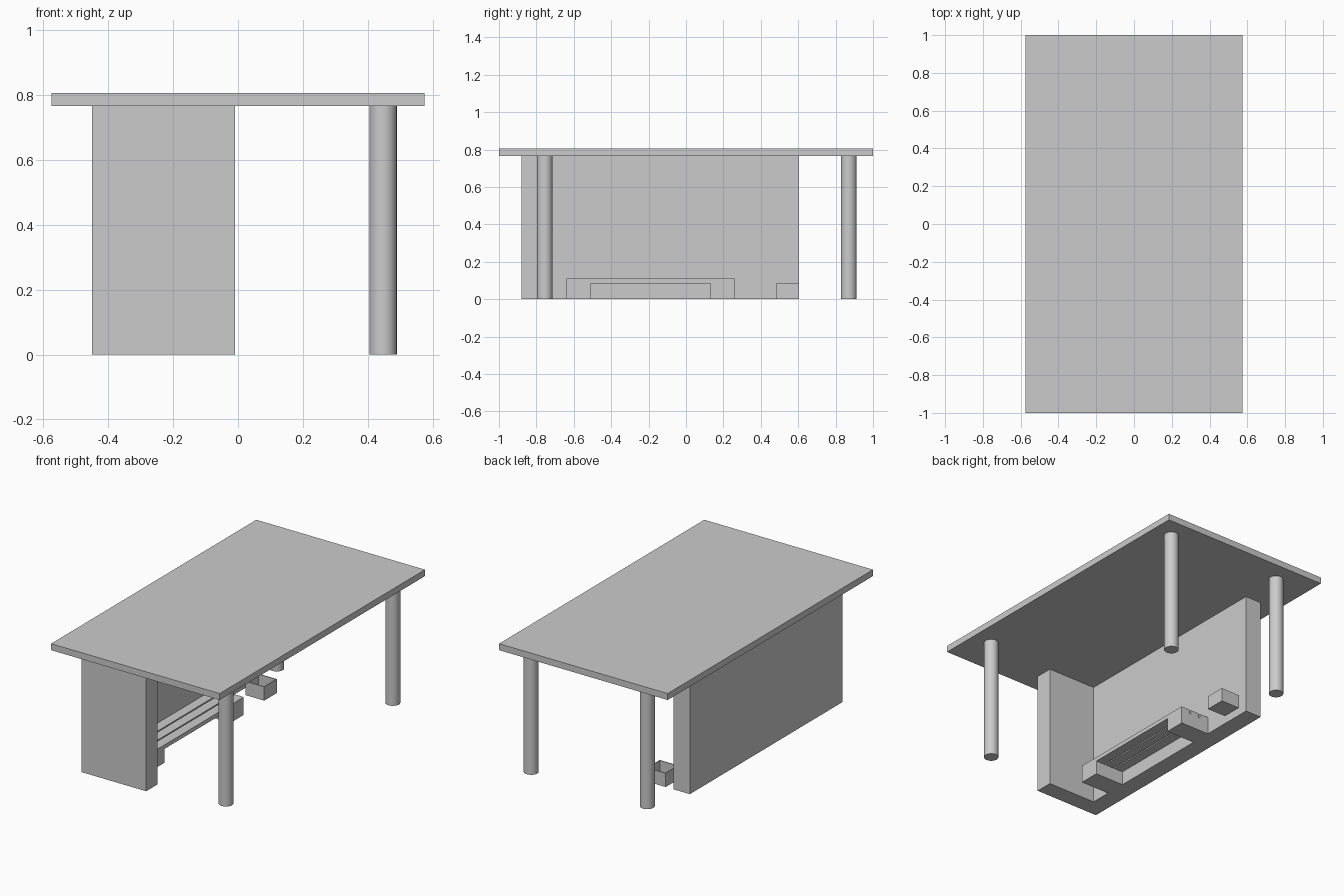
import bpy, bmesh, math

if "Cube" in bpy.data.objects:
    bpy.data.objects.remove(bpy.data.objects["Cube"])


def extrude_profile(name, pts, z0, z1):
    """Prism from an xy outline."""
    bm = bmesh.new()
    face = bm.faces.new([bm.verts.new((x, y, z0)) for x, y in pts])
    top = bmesh.ops.extrude_face_region(bm, geom=[face])
    verts = [g for g in top["geom"] if isinstance(g, bmesh.types.BMVert)]
    bmesh.ops.translate(bm, vec=(0, 0, z1 - z0), verts=verts)
    bmesh.ops.recalc_face_normals(bm, faces=bm.faces)
    me = bpy.data.meshes.new(name)
    bm.to_mesh(me)
    bm.free()
    ob = bpy.data.objects.new(name, me)
    bpy.context.collection.objects.link(ob)
    return ob


def box(name, x0, x1, y0, y1, z0, z1):
    return extrude_profile(name, [(x0, y0), (x1, y0), (x1, y1), (x0, y1)], z0, z1)


UNDER = 0.765

# Table top
box("table_top", -0.575, 0.575, -1, 1, UNDER, 0.805)

# L-shaped support wall
extrude_profile("support_wall", [
    (-0.45, -0.88), (-0.01, -0.88), (-0.01, -0.77),
    (-0.34, -0.77), (-0.34, 0.605), (-0.45, 0.605)], 0, UNDER)

# Round legs
for name, x, y in (("front_right_leg", 0.447, -0.755),
                   ("back_right_leg", 0.447, 0.87),
                   ("back_left_leg", -0.345, 0.87)):
    bpy.ops.mesh.primitive_cylinder_add(vertices=48, radius=0.042, depth=UNDER,
                                        location=(x, y, UNDER / 2))
    bpy.context.object.name = name
    bpy.ops.object.shade_smooth_by_angle(angle=math.radians(40))

# Low slatted rack: two end blocks carrying three slats
for i, y in enumerate((-0.64, 0.13)):
    box(f"rack_block_{i + 1}", -0.34, -0.143, y, y + 0.13, 0, 0.085)
for i in range(3):
    x = -0.34 + i * 0.0685
    box(f"rack_slat_{i + 1}", x, x + 0.06, -0.64, 0.26, 0.085, 0.11)

# Small open bin
X0, X1, Y0, Y1, T = -0.285, -0.157, 0.48, 0.605, 0.005
box("bin_floor", X0, X1, Y0, Y1, 0, T)
box("bin_left", X0, X0 + T, Y0, Y1, T, 0.085)
box("bin_right", X1 - T, X1, Y0, Y1, T, 0.085)
box("bin_front", X0 + T, X1 - T, Y0, Y0 + T, T, 0.085)
box("bin_back", X0 + T, X1 - T, Y1 - T, Y1, T, 0.085)
